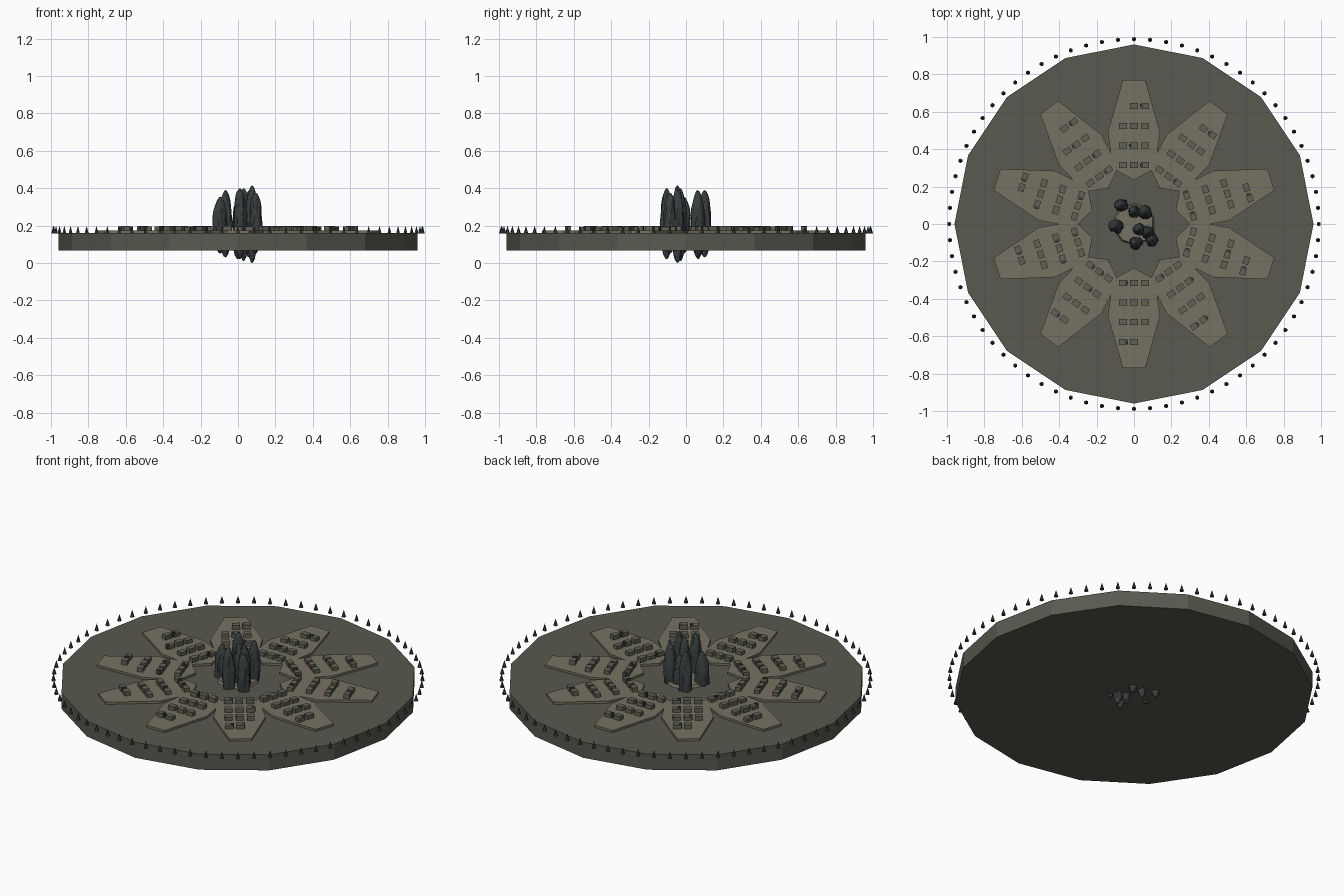
import bpy, bmesh, random
from math import sin, cos, pi, radians
from mathutils import Matrix, Vector, noise

if "Cube" in bpy.data.objects:
    bpy.data.objects.remove(bpy.data.objects["Cube"])

random.seed(4)


def material(name, rgb):
    m = bpy.data.materials.new(name)
    m.diffuse_color = (*rgb, 1)
    m.use_nodes = True
    m.node_tree.nodes["Principled BSDF"].inputs["Base Color"].default_value = m.diffuse_color
    return m


STONE = material("stone", (0.10, 0.10, 0.08))
SAND = material("sand", (0.18, 0.165, 0.12))
HOUSE = material("house", (0.12, 0.12, 0.09))
DARK = material("dark_rock", (0.04, 0.05, 0.052))


def finish(bm, name, mat):
    bmesh.ops.recalc_face_normals(bm, faces=bm.faces)
    me = bpy.data.meshes.new(name)
    bm.to_mesh(me)
    bm.free()
    me.materials.append(mat)
    ob = bpy.data.objects.new(name, me)
    bpy.context.collection.objects.link(ob)
    return ob


def add_cone(bm, n, r1, r2, z0, z1, mat=Matrix()):
    bmesh.ops.create_cone(bm, cap_ends=True, segments=n, radius1=r1, radius2=r2,
                          depth=z1 - z0,
                          matrix=mat @ Matrix.Translation((0, 0, (z0 + z1) / 2)))


def add_box(bm, size, mat):
    bmesh.ops.create_cube(bm, size=1, matrix=mat @ Matrix.Diagonal((*size, 1)))


# sixteen-sided base disc (a corner on each axis)
bm = bmesh.new()
add_cone(bm, 16, 0.96, 0.96, 0.068, 0.16)
finish(bm, "base_disc", STONE)

# ring of ten joined petal districts
bm = bmesh.new()
half = [(0.285, 0.0926), (0.38, 0.1235), (0.49, 0.14), (0.77, 0.06)]
outline = [(0.235, 0)] + [(r, -t) for r, t in half] + half[::-1]
for i in range(10):
    rot = Matrix.Rotation(radians(18 + 36 * i), 4, 'Z')
    bm.faces.new([bm.verts.new(rot @ Vector((r, t, 0.158))) for r, t in outline])
bmesh.ops.remove_doubles(bm, verts=bm.verts, dist=0.003)
ext = bmesh.ops.extrude_face_region(bm, geom=bm.faces[:], use_keep_orig=True)
top = [v for v in ext["geom"] if isinstance(v, bmesh.types.BMVert)]
bmesh.ops.translate(bm, verts=top, vec=(0, 0, 0.015))
finish(bm, "petal_districts", SAND)

# houses in rows on every petal, some with a small dark annex
houses, annexes = bmesh.new(), bmesh.new()
for i in range(10):
    rot = Matrix.Rotation(radians(18 + 36 * i), 4, 'Z')
    for row, r in enumerate((0.315, 0.42, 0.525, 0.632)):
        for t in (-0.059, 0, 0.059):
            if row == 3 and t > 0:
                continue
            h = random.uniform(0.02, 0.026)
            add_box(houses, (0.032, 0.042, h),
                    rot @ Matrix.Translation((r, t, 0.173 + h / 2)))
            if t < 0 and row in (0, 3) or random.random() < 0.12:
                add_box(annexes, (0.018, 0.016, 0.026),
                        rot @ Matrix.Translation((r, t + 0.018, 0.186)))
finish(houses, "houses", HOUSE)
finish(annexes, "house_annexes", DARK)

# outer ring of spikes
bm = bmesh.new()
for i in range(72):
    a = radians(5 * i)
    add_cone(bm, 6, 0.012, 0, 0.158, 0.199,
             Matrix.Translation((0.988 * cos(a), 0.988 * sin(a), 0)))
finish(bm, "edge_spikes", DARK)

# sandy plinth under the central rocks
bm = bmesh.new()
add_cone(bm, 10, 0.115, 0.105, 0.155, 0.175)
finish(bm, "central_plinth", SAND)

# central cluster of tall rough rocks: x, y, bottom, top, radius
rocks = [(-0.067, 0.100, 0.03, 0.39, 0.034), (0.0, 0.065, 0.02, 0.34, 0.032),
         (0.06, 0.062, 0.03, 0.39, 0.036), (-0.095, -0.012, 0.05, 0.355, 0.037),
         (0.03, -0.03, 0.01, 0.40, 0.034), (0.075, -0.045, 0.0, 0.415, 0.034),
         (0.095, -0.085, 0.05, 0.375, 0.034), (0.01, -0.103, 0.02, 0.40, 0.035)]
bm = bmesh.new()
for i, (x, y, z0, z1, r) in enumerate(rocks):
    made = bmesh.ops.create_icosphere(bm, subdivisions=3, radius=1)["verts"]
    for v in made:
        p = v.co.copy()
        k = 1 + 0.3 * noise.noise(p * 1.6 + Vector((7.3 * i, 2, 1)))
        v.co = (x + p.x * r * k, y + p.y * r * k,
                (z0 + z1) / 2 + p.z * (z1 - z0) / 2)
finish(bm, "central_rocks", DARK)
